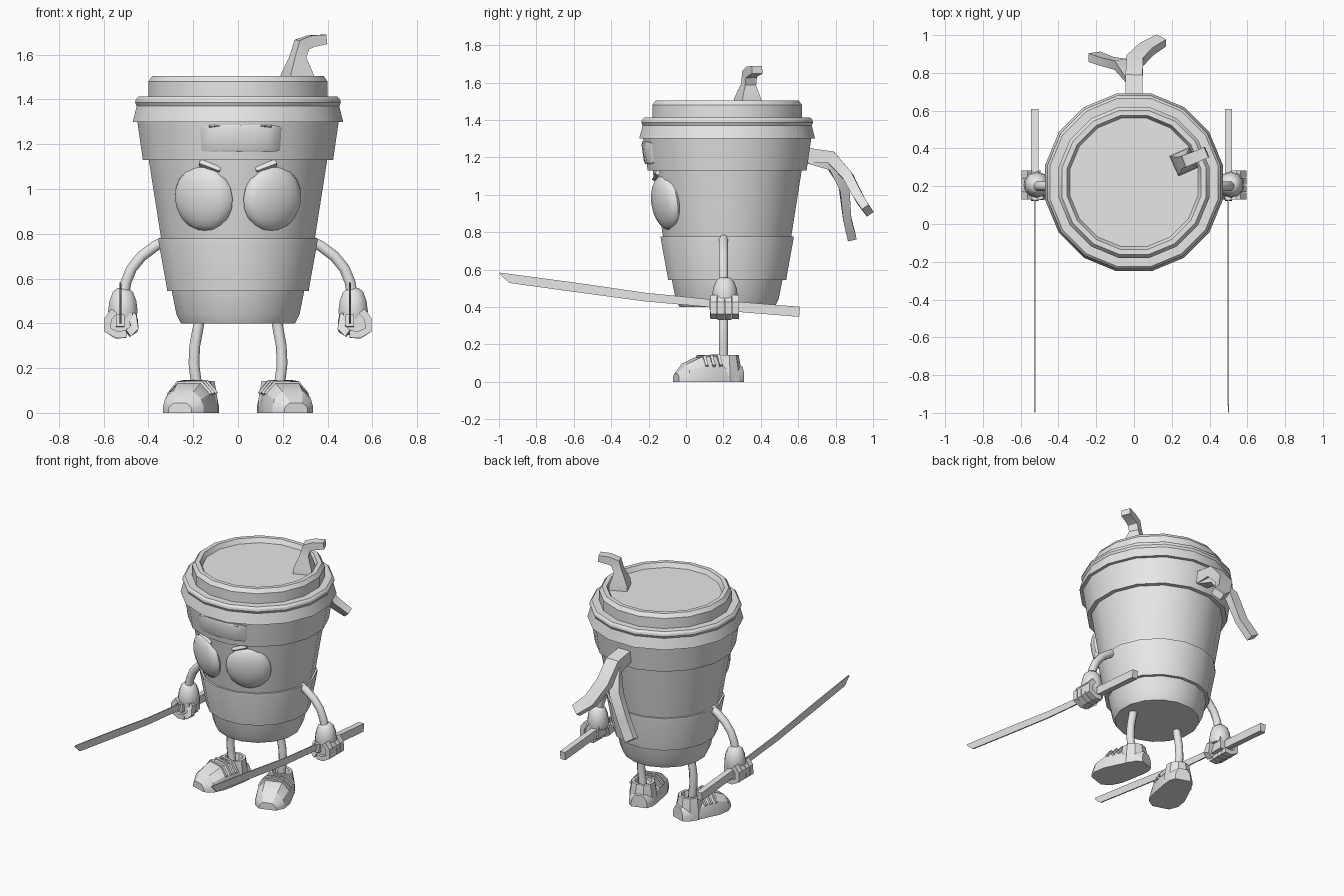
import bpy, bmesh, math
from math import sin, cos, pi, radians
from mathutils import Vector, Matrix

cube = bpy.data.objects.get("Cube")
if cube:
    bpy.data.objects.remove(cube, do_unlink=True)

grey = bpy.data.materials.new("plain_grey")
grey.use_nodes = True
grey.diffuse_color = (0.8, 0.8, 0.8, 1)
grey.node_tree.nodes["Principled BSDF"].inputs["Base Color"].default_value = (0.8, 0.8, 0.8, 1)


def finish(name, bm, angle=30):
    bmesh.ops.recalc_face_normals(bm, faces=bm.faces)
    mesh = bpy.data.meshes.new(name)
    bm.to_mesh(mesh)
    bm.free()
    mesh.materials.append(grey)
    mesh.shade_smooth()
    mesh.set_sharp_from_angle(angle=radians(angle))
    obj = bpy.data.objects.new(name, mesh)
    bpy.context.collection.objects.link(obj)
    return obj


def loft(name, rings, angle=30):
    """Skin a row of equal rings and cap both ends."""
    bm = bmesh.new()
    rows = [[bm.verts.new(p) for p in ring] for ring in rings]
    n = len(rows[0])
    for a, b in zip(rows, rows[1:]):
        for i in range(n):
            j = (i + 1) % n
            bm.faces.new((a[i], a[j], b[j], b[i]))
    bm.faces.new(rows[0])
    bm.faces.new(rows[-1])
    return finish(name, bm, angle)


def lathe(name, profile, centre, sides, angle=30):
    """Turn (radius, height) pairs; radii are measured to the flats."""
    k = 1 / cos(pi / sides)
    rings = [[Vector((r * k * cos((i + .5) * 2 * pi / sides),
                      r * k * sin((i + .5) * 2 * pi / sides), z)) + Vector(centre)
              for i in range(sides)] for r, z in profile]
    return loft(name, rings, angle)


def sweep(name, path, sizes, sides=4, ref=(1, 0, 0), angle=30):
    """Sweep a section along a path; sizes are half extents per point."""
    pts = [Vector(p) for p in path]
    k = 1 / cos(pi / sides)
    rings = []
    for i, p in enumerate(pts):
        t = (pts[min(i + 1, len(pts) - 1)] - pts[max(i - 1, 0)]).normalized()
        u = Vector(ref).cross(t).normalized()
        v = t.cross(u)
        a, b = sizes[min(i, len(sizes) - 1)]
        rings.append([p + u * a * k * cos((j + .5) * 2 * pi / sides)
                      + v * b * k * sin((j + .5) * 2 * pi / sides) for j in range(sides)])
    return loft(name, rings, angle)


AXIS = (0, .22, 0)

# Cup with its lower sleeve, head band and lid
lathe("cup", [(.255, .40), (.275, .44), (.297, .55), (.342, .77), (.40, 1.14), (.41, 1.2)], AXIS, 16)
lathe("sleeve", [(.29, .545), (.316, .545), (.318, .56), (.355, .765), (.355, .778), (.335, .778)], AXIS, 16)
lathe("head_band", [(.39, 1.13), (.425, 1.13), (.451, 1.31)], AXIS, 16)
lathe("lid", [(.44, 1.30), (.47, 1.30), (.452, 1.37), (.459, 1.385), (.456, 1.40), (.445, 1.412),
              (.40, 1.412), (.40, 1.48), (.382, 1.505), (.355, 1.505), (.34, 1.475)], AXIS, 16)

# Bent straw with a flared foot
sweep("straw", [(.265, .33, 1.47), (.265, .33, 1.51), (.268, .335, 1.59), (.285, .34, 1.645), (.325, .355, 1.66),
                (.385, .38, 1.668)],
      [(.058, .058), (.056, .056), (.027, .032), (.03, .032), (.026, .03), (.021, .03)], ref=(-.4, .9, 0))

# Raised forehead plate, bent around the band
plate = []
for deg, proud, half in ((-26, -.012, .045), (-23, .008, .056), (-16, .018, .06), (-8, .016, .06), (0, .014, .06),
                         (8, .014, .06), (16, .018, .06), (23, .008, .056), (26, -.012, .045)):
    ring = []
    for dz, lift in ((-half, -.02), (-half, proud * .6), (-half * .7, proud),
                     (half * .7, proud), (half, proud * .6), (half, -.02)):
        r = .438 + dz * .14 + lift
        a = radians(deg)
        ring.append((.01 + r * sin(a), .22 - r * cos(a), 1.225 + dz))
    plate.append(ring)
loft("forehead_plate", plate, 40)
sweep("plate_groove", [(-.13, -.222, 1.28), (.01, -.229, 1.285), (.15, -.222, 1.28)], [(.004, .004)])

# Head band tails and knot
sweep("long_tail", [(0, .64, 1.21), (0, .775, 1.2), (.005, .865, 1.1), (.065, .925, .985), (.145, .972, .915)],
      [(.042, .045), (.034, .045), (.028, .045), (.025, .042), (.022, .035)])
sweep("short_tail", [(0, .66, 1.19), (-.01, .775, 1.155), (-.07, .845, 1.04), (-.14, .86, .88), (-.21, .885, .775)],
      [(.025, .04), (.022, .038), (.026, .036), (.022, .036), (.024, .036)])

for s, side in ((1, "left"), (-1, "right")):
    # Bulging eye, turned to follow the cup
    bm = bmesh.new()
    bmesh.ops.create_uvsphere(bm, u_segments=16, v_segments=10, radius=1)
    bmesh.ops.transform(bm, verts=bm.verts, matrix=Matrix.Translation((s * .153, -.105, .958))
                        @ Matrix.Rotation(s * radians(25), 4, 'Z')
                        @ Matrix.Rotation(radians(8), 4, 'X')
                        @ Matrix.Diagonal((.142, .06, .147, 1)))
    finish(side + "_eye", bm, 45)
    sweep(side + "_brow", [(s * .17, -.15, 1.118), (s * .08, -.172, 1.085)], [(.012, .012), (.006, .01)])

    # Noodle arm and leg
    sweep(side + "_arm", [(s * .31, .2, .775), (s * .37, .2, .745), (s * .43, .2, .7), (s * .475, .2, .645),
                          (s * .5, .2, .585), (s * .512, .2, .52)], [(.024, .024)], 8, (0, 1, 0), 50)
    sweep(side + "_leg", [(s * .172, .2, .42), (s * .178, .2, .38), (s * .193, .2, .3), (s * .197, .2, .22),
                          (s * .187, .2, .14), (s * .182, .2, .08)], [(.024, .024)], 8, (0, 1, 0), 50)

    # Glove: rounded wrist, palm and gripping fingers
    hx = s * .522
    lathe(side + "_wrist", [(.026, .557), (.045, .54), (.06, .5), (.066, .455), (.06, .42)],
          (hx - s * .008, .208, 0), 10, 50)
    sweep(side + "_palm", [(hx, .15, .405), (hx, .265, .405)], [(.04, .05)])
    for i in range(4):
        y = .148 + i * .039
        reach = .004 if i in (1, 2) else 0
        sweep(f"{side}_finger_{i + 1}", [(hx + s * .03, y, .455), (hx + s * .058, y, .42), (hx + s * .06, y, .37),
                                        (hx + s * .02, y, .35 - reach), (hx - s * .025, y, .352)],
              [(.016, .018)], ref=(0, 1, 0))
    sweep(side + "_thumb", [(hx - s * .025, .2, .455), (hx - s * .055, .175, .42), (hx - s * .058, .155, .375),
                            (hx - s * .03, .15, .355)], [(.018, .022)], ref=(0, 1, 0))

    # Sword: slim blade and square grip
    sx = .5 if s > 0 else -.525
    sweep(side + "_blade", [(sx, .13, .42), (sx, -.22, .453), (sx, -.6, .506), (sx, -.94, .552), (sx, -.996, .58)],
          [(.021, .004), (.023, .004), (.025, .004), (.024, .004), (.004, .003)])
    sweep(side + "_grip", [(sx, .125, .413), (sx, .607, .374)], [(.027, .019)])

    # Shoe with open collar, pointing outward
    turn = Matrix.Translation((s * .175, .205, 0)) @ Matrix.Rotation(s * radians(18), 4, 'Z')
    rings = []
    for y, w, h in ((.095, .05, .08), (.06, .076, .09), (0, .088, .095), (-.07, .098, .138),
                    (-.15, .108, .13), (-.225, .095, .095), (-.272, .055, .045)):
        half = [(w, 0), (w, h * .3), (w * .9, h * .65), (w * .5, h)]
        ring = half + [(-x, z) for x, z in reversed(half)]
        rings.append([turn @ Vector((x, y, z)) for x, z in ring])
    loft(side + "_shoe", rings, 25)
    lathe(side + "_shoe_collar", [(.086, 0), (.084, .06), (.07, .142), (.052, .142), (.046, .1)],
          (s * .175, .208, 0), 10)
    for i in range(3):
        y, z = -.05 - i * .04, .137 - i * .002
        sweep(f"{side}_lace_{i + 1}", [turn @ Vector(p) for p in
                                      ((-.098, y, z - .05), (-.056, y, z), (.056, y, z), (.098, y, z - .05))],
              [(.009, .008)], ref=(0, 1, 0))
